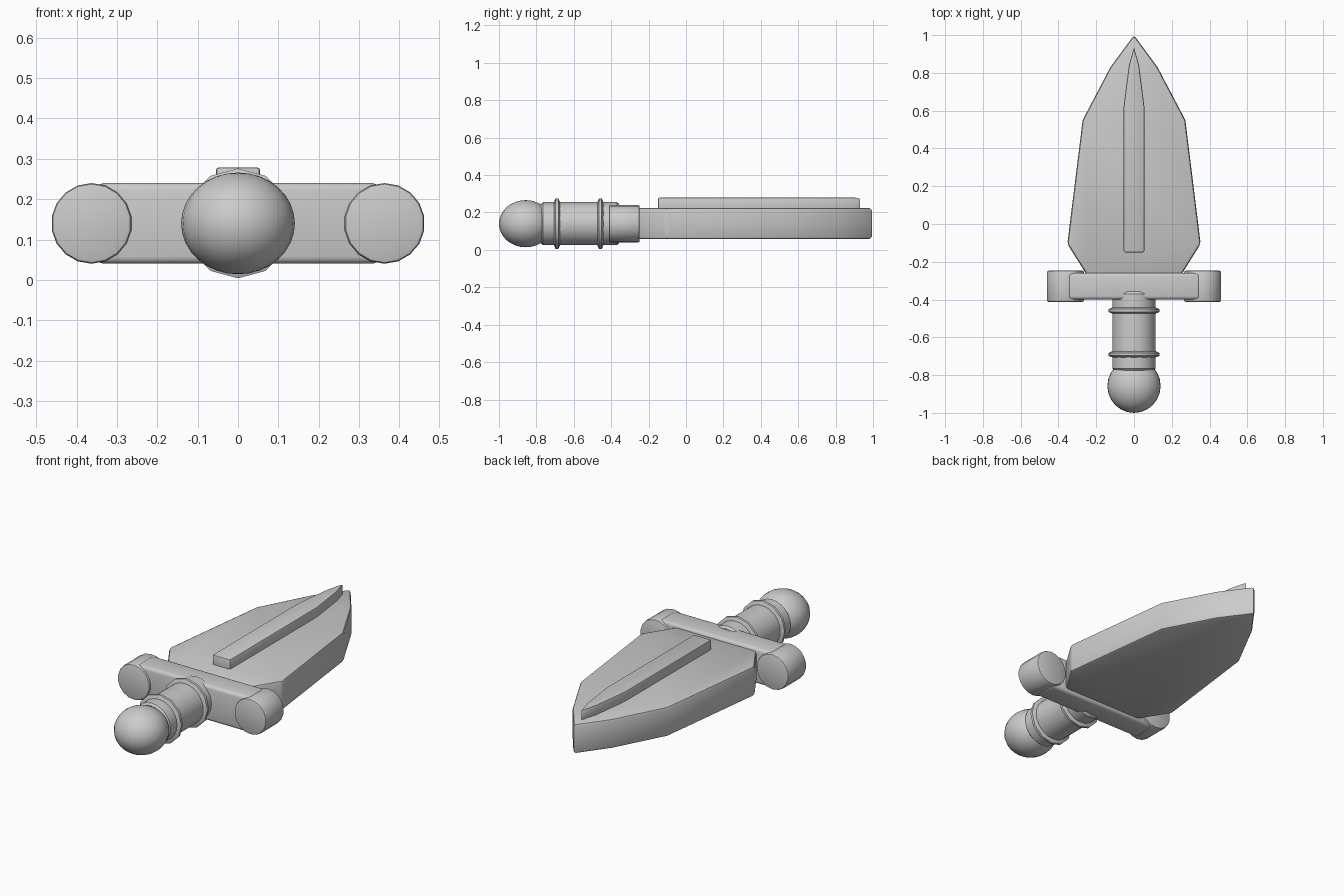
import bpy, math
from mathutils import Matrix

cube = bpy.data.objects.get("Cube")
if cube:
    bpy.data.objects.remove(cube, do_unlink=True)

grey = bpy.data.materials.new("plain grey")
grey.use_nodes = True
colour = (0.6, 0.6, 0.6, 1)
grey.diffuse_color = colour
grey.node_tree.nodes["Principled BSDF"].inputs["Base Color"].default_value = colour

AXIS_Z = 0.14  # height of the handle's centre line


def finish(obj, name, bevel=0.0, segments=2, angle=35):
    obj.name = name
    obj.data.materials.append(grey)
    bpy.context.view_layer.objects.active = obj
    for other in bpy.context.selected_objects:
        other.select_set(False)
    obj.select_set(True)
    if bevel:
        mod = obj.modifiers.new("soft edges", "BEVEL")
        mod.width = bevel
        mod.segments = segments
        mod.limit_method = "ANGLE"
        mod.angle_limit = math.radians(angle)
        bpy.ops.object.modifier_apply(modifier=mod.name)
    bpy.ops.object.shade_smooth_by_angle(angle=math.radians(35))
    return obj


def plate(name, half, z0, z1, bevel):
    """Extrude a mirrored outline, given from the tip down the +x side."""
    outline = half + [(-x, y) for x, y in reversed(half) if x > 0]
    outline.reverse()  # counter-clockwise from above
    n = len(outline)
    verts = [(x, y, z) for z in (z0, z1) for x, y in outline]
    faces = [list(range(n))[::-1], list(range(n, 2 * n))]
    faces += [[i, (i + 1) % n, n + (i + 1) % n, n + i] for i in range(n)]
    mesh = bpy.data.meshes.new(name)
    mesh.from_pydata(verts, [], faces)
    obj = bpy.data.objects.new(name, mesh)
    bpy.context.collection.objects.link(obj)
    return finish(obj, name, bevel)


def lathe(name, profile, sides):
    """Spin (y, radius) points about the handle's centre line, capping ends."""
    verts, faces = [], []
    for y, r in profile:
        for i in range(sides):
            a = math.tau * i / sides
            verts.append((r * math.sin(a), y, AXIS_Z + r * math.cos(a)))
    for k in range(len(profile) - 1):
        for i in range(sides):
            j = (i + 1) % sides
            faces.append([k * sides + i, k * sides + j,
                          (k + 1) * sides + j, (k + 1) * sides + i][::-1])
    last = (len(profile) - 1) * sides
    faces.append(list(range(sides)))
    faces.append([last + i for i in reversed(range(sides))])
    mesh = bpy.data.meshes.new(name)
    mesh.from_pydata(verts, [], faces)
    mesh.transform(Matrix.Identity(4))
    obj = bpy.data.objects.new(name, mesh)
    bpy.context.collection.objects.link(obj)
    return finish(obj, name)


# Broad pointed blade and its raised central rib
plate("blade", [(0, 1.0), (0.125, 0.83), (0.272, 0.55), (0.353, -0.105),
                (0.25, -0.27)], 0.057, 0.225, 0.015)
plate("blade_rib", [(0, 0.935), (0.027, 0.84), (0.055, 0.62),
                    (0.055, -0.15)], 0.2, 0.279, 0.008)

# Crossguard bar with a round knob at each end
bpy.ops.mesh.primitive_cube_add(size=1, location=(0, -0.33, AXIS_Z))
bar = bpy.context.object
bar.data.transform(Matrix.Diagonal((0.7, 0.14, 0.2, 1)))
finish(bar, "guard_bar", 0.018, 3)
for side, sign in (("left", 1), ("right", -1)):
    bpy.ops.mesh.primitive_cylinder_add(
        vertices=18, radius=0.1, depth=0.165,
        location=(sign * 0.363, -0.33, AXIS_Z), rotation=(math.pi / 2, 0, 0))
    finish(bpy.context.object, "guard_knob_" + side, 0.009, 2, 50)

# Grip with two angular rings
lathe("grip", [(-0.775, 0.105), (-0.765, 0.115), (-0.37, 0.115),
               (-0.357, 0.105)], 24)
for name, y in (("front_ring", -0.69), ("rear_ring", -0.458)):
    lathe(name, [(y - 0.018, 0.112), (y - 0.007, 0.136), (y + 0.007, 0.136),
                 (y + 0.018, 0.112)], 12)

# Round pommel
bpy.ops.mesh.primitive_uv_sphere_add(segments=24, ring_count=16, radius=1,
                                     location=(0, -0.857, AXIS_Z))
pommel = bpy.context.object
pommel.data.transform(Matrix.Diagonal((0.141, 0.143, 0.126, 1)))
finish(pommel, "pommel")
